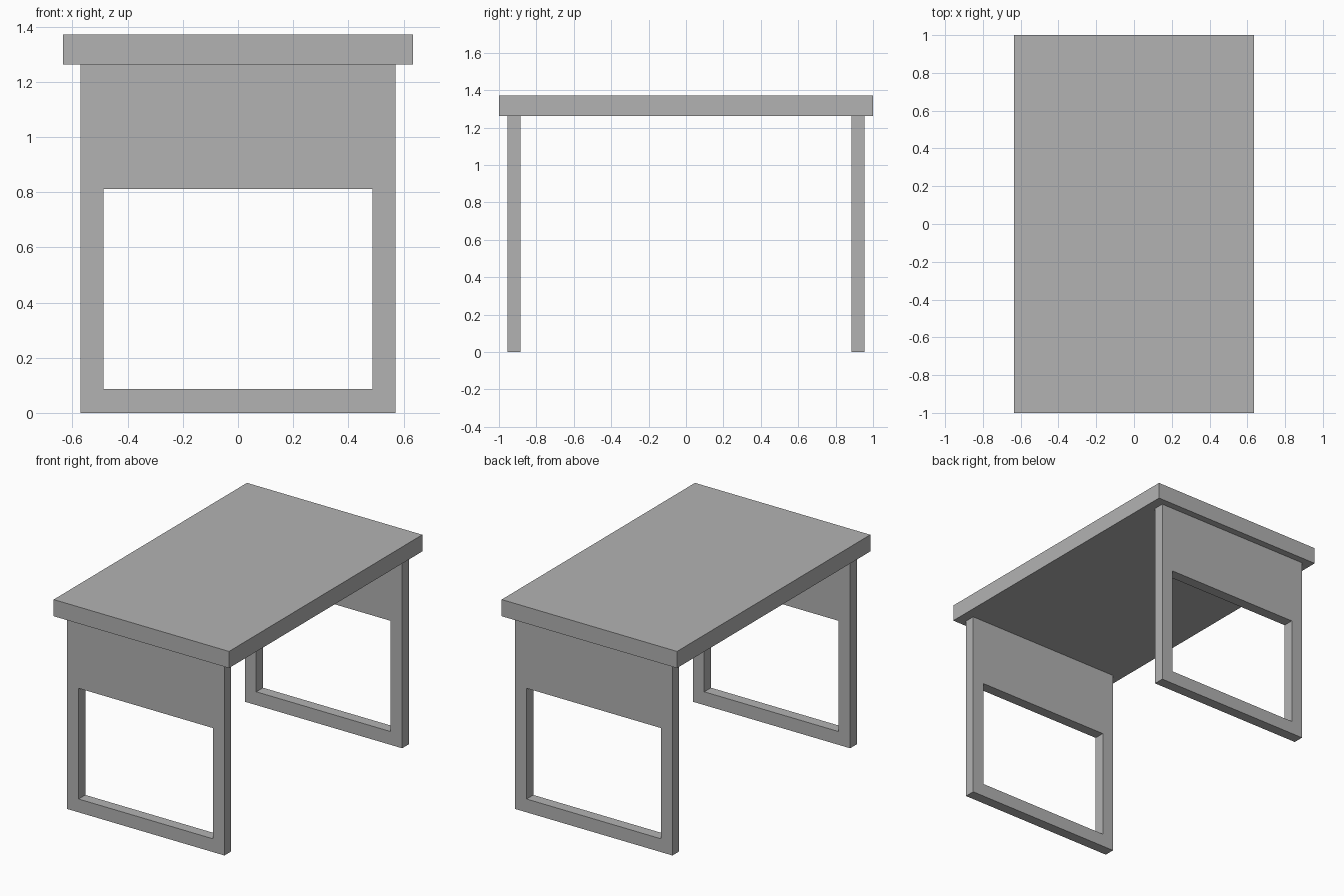
import bpy
import bmesh

cube = bpy.data.objects.get("Cube")
if cube:
    bpy.data.objects.remove(cube, do_unlink=True)

# Single plain grey finish
GREY = (0.448, 0.448, 0.448, 1.0)
mat = bpy.data.materials.new("plain_grey")
mat.use_nodes = True
mat.diffuse_color = GREY
mat.node_tree.nodes["Principled BSDF"].inputs["Base Color"].default_value = GREY

TOP_Z, UNDERSIDE_Z = 1.371, 1.262


def add_object(name, bm):
    bmesh.ops.recalc_face_normals(bm, faces=bm.faces)
    mesh = bpy.data.meshes.new(name)
    bm.to_mesh(mesh)
    bm.free()
    mesh.materials.append(mat)
    obj = bpy.data.objects.new(name, mesh)
    bpy.context.collection.objects.link(obj)
    return obj


def rectangle(bm, half_width, low, high, y):
    corners = [(-half_width, low), (half_width, low), (half_width, high), (-half_width, high)]
    return [bm.verts.new((x, y, z)) for x, z in corners]


def extrude_y(bm, depth):
    result = bmesh.ops.extrude_face_region(bm, geom=bm.faces[:])
    moved = [g for g in result["geom"] if isinstance(g, bmesh.types.BMVert)]
    bmesh.ops.translate(bm, verts=moved, vec=(0, depth, 0))


# Table top slab
bm = bmesh.new()
bm.faces.new(rectangle(bm, 0.635, UNDERSIDE_Z, TOP_Z, -1.0))
extrude_y(bm, 2.0)
add_object("table_top", bm)

# End frames: a tall panel with a rectangular opening below a deep apron
for name, y in (("front_leg_frame", -0.954), ("back_leg_frame", 0.884)):
    bm = bmesh.new()
    outer = rectangle(bm, 0.57, 0.0, UNDERSIDE_Z, y)
    inner = rectangle(bm, 0.487, 0.087, 0.812, y)
    for i in range(4):
        j = (i + 1) % 4
        bm.faces.new((outer[i], outer[j], inner[j], inner[i]))
    extrude_y(bm, 0.07)
    add_object(name, bm)
